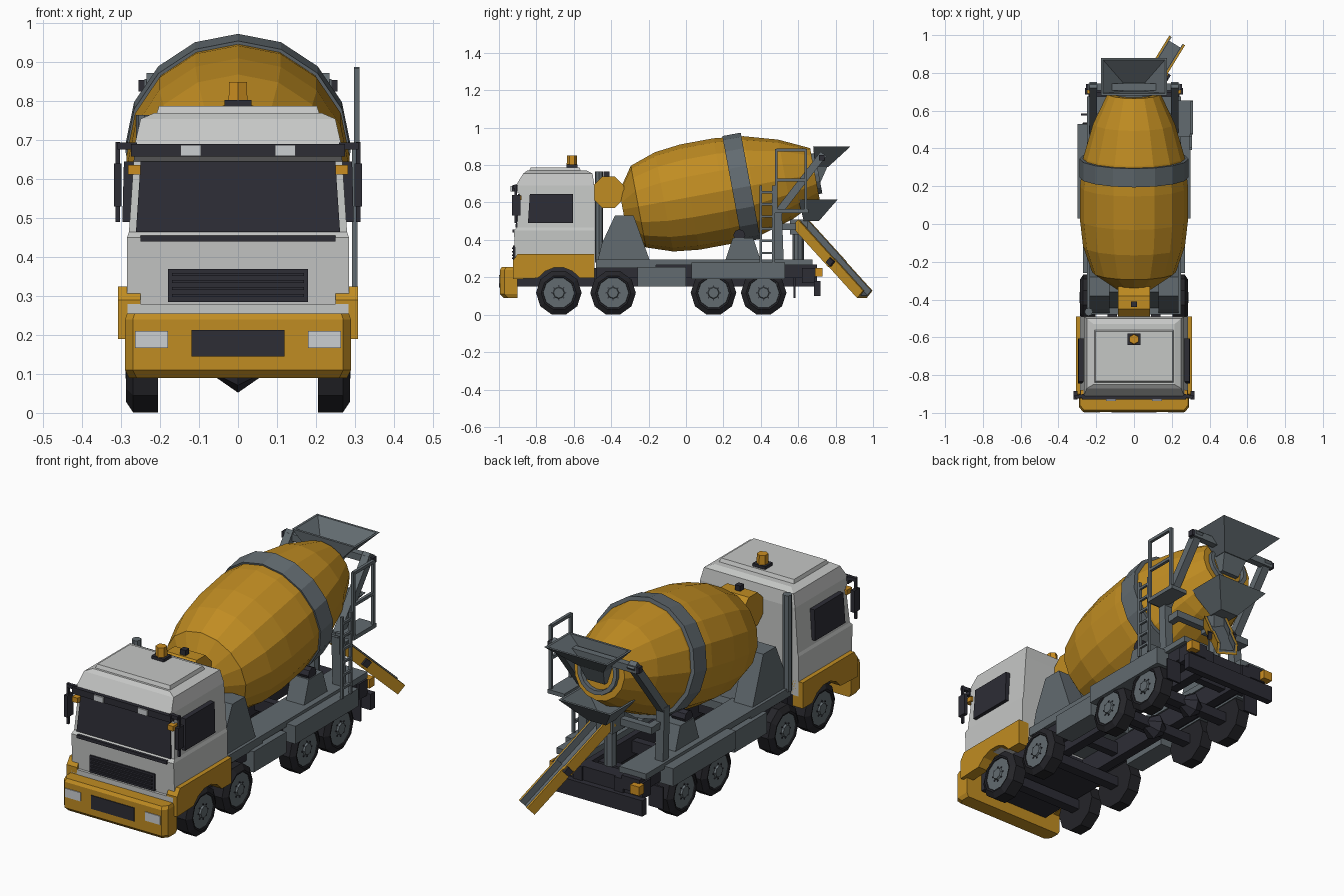
import bpy, bmesh, math
from mathutils import Vector, Matrix

if "Cube" in bpy.data.objects:
    bpy.data.objects.remove(bpy.data.objects["Cube"])

def material(name, r, g, b):
    m = bpy.data.materials.new(name)
    m.diffuse_color = (r, g, b, 1)
    m.use_nodes = True
    m.node_tree.nodes["Principled BSDF"].inputs["Base Color"].default_value = m.diffuse_color
    return m

YEL = material("yellow_paint", .53, .265, .016)
WHT = material("cab_white", .56, .57, .56)
STL = material("steel_grey", .122, .147, .162)
DRK = material("dark_trim", .026, .026, .036)
BLK = material("tyre_black", .018, .018, .022)
LMP = material("lamp_clear", .6, .62, .64)
AMB = material("amber", .6, .27, .015)

def loft(name, mat, rings):
    """Skin a list of equal-length point rings, capping both ends."""
    bm = bmesh.new()
    vs = [[bm.verts.new(p) for p in r] for r in rings]
    n = len(vs[0])
    for a, b in zip(vs, vs[1:]):
        for i in range(n):
            bm.faces.new((a[i], a[(i + 1) % n], b[(i + 1) % n], b[i]))
    bm.faces.new(vs[0][::-1])
    bm.faces.new(vs[-1])
    bmesh.ops.recalc_face_normals(bm, faces=bm.faces)
    me = bpy.data.meshes.new(name)
    bm.to_mesh(me)
    bm.free()
    me.materials.append(mat)
    ob = bpy.data.objects.new(name, me)
    bpy.context.collection.objects.link(ob)
    return ob

def rect(z, y0, y1, w, x=0):
    return [(x - w, y0, z), (x + w, y0, z), (x + w, y1, z), (x - w, y1, z)]

def box(name, mat, x0, x1, y0, y1, z0, z1):
    x, w = (x0 + x1) / 2, (x1 - x0) / 2
    return loft(name, mat, [rect(z0, y0, y1, w, x), rect(z1, y0, y1, w, x)])

def box2(name, mat, x0, x1, *yz):
    """Left and right pair of boxes."""
    box(name + "_right", mat, x0, x1, *yz)
    box(name + "_left", mat, -x1, -x0, *yz)

def prism(name, mat, x0, x1, profile):
    """Extrude a (y, z) profile across x."""
    return loft(name, mat, [[(x, y, z) for y, z in profile] for x in (x0, x1)])

def lathe(name, mat, start, axis, stations, n=8, phase=0.0):
    """Rings of (distance, radius) along an axis."""
    c, a = Vector(start), Vector(axis).normalized()
    ref = Vector((0, 1, 0)) if abs(a.z) > .9 else Vector((0, 0, 1))
    u = (ref - a * ref.dot(a)).normalized()
    v = a.cross(u)
    ang = [2 * math.pi * (i + phase) / n for i in range(n)]
    return loft(name, mat, [[c + a * t + (u * math.cos(k) + v * math.sin(k)) * r for k in ang]
                            for t, r in stations])

def beam(name, mat, p, q, t=.012, n=4):
    p, q = Vector(p), Vector(q)
    r = t / math.sqrt(2) if n == 4 else t / 2
    return lathe(name, mat, p, q - p, [(0, r), ((q - p).length, r)], n, .5)

# Cab shell and roof
loft("cab_shell", WHT, [rect(.25, -.91, -.49, .285), rect(.45, -.92, -.49, .285),
     rect(.465, -.905, -.49, .28), rect(.645, -.89, -.49, .268), rect(.66, -.91, -.49, .267),
     rect(.69, -.91, -.49, .265), rect(.755, -.87, -.5, .25), rect(.77, -.85, -.53, .215)])
loft("roof_panel", WHT, [rect(.765, -.84, -.56, .21), rect(.788, -.83, -.57, .203)])
box("cab_floor", DRK, -.2, .2, -.9, -.49, .15, .26)

# Cab front details
loft("windscreen", DRK, [rect(.465, -.912, -.88, .262), rect(.645, -.897, -.87, .25)])
box("wiper_strip", DRK, -.25, .25, -.928, -.9, .44, .456)
box("grille", DRK, -.18, .18, -.924, -.9, .285, .37)
for i in range(4):
    box("grille_bar", DRK, -.17, .17, -.93, -.91, .297 + i * .018, .305 + i * .018)
box("cab_front_step", WHT, -.284, .284, -.925, -.9, .25, .28)
box("sun_visor", DRK, -.275, .275, -.93, -.9, .658, .69)
box2("visor_lamp", LMP, .095, .148, -.938, -.92, .66, .688)
box2("indicator", AMB, .25, .282, -.92, -.88, .612, .637)
def bumper_ring(z, y, w):
    return [(-w, y + .025, z), (-w + .02, y, z), (w - .02, y, z), (w, y + .025, z), (w, -.9, z), (-w, -.9, z)]
loft("bumper", YEL, [bumper_ring(.09, -.975, .28), bumper_ring(.11, -.995, .29),
     bumper_ring(.24, -.995, .29), bumper_ring(.255, -.985, .285)])
box("bumper_plate", DRK, -.12, .12, -.999, -.97, .145, .213)
box2("headlight", LMP, .18, .265, -.999, -.97, .166, .21)

# Cab sides: skirt with wheel arch, windows, mirrors
arch = [(-.68 + .137 * math.cos(math.radians(a)), .117 + .137 * math.sin(math.radians(a)))
        for a in range(35, 146, 22)]
skirt = [(-.925, .19), (-.925, .29), (-.9, .325), (-.49, .325), (-.49, .195)] + arch
for s, side in ((1, "right"), (-1, "left")):
    prism("cab_skirt_" + side, YEL, s * .25, s * .308, skirt)
    loft("side_window_" + side, DRK, [rect(.49, -.845, -.605, .02, s * .277),
         rect(.645, -.835, -.605, .02, s * .273)])
    beam("mirror_arm_" + side, DRK, (s * .26, -.91, .685), (s * .31, -.915, .685), .018)
    box("mirror_" + side, DRK, s * .309 - .01, s * .309 + .01, -.93, -.885, .53, .64)
    beam("mirror_stem_" + side, DRK, (s * .309, -.91, .49), (s * .309, -.91, .695), .012)

# Beacon, exhaust
box("beacon_base", DRK, -.035, .035, -.64, -.58, .785, .803)
lathe("beacon", AMB, (0, -.61, .8), (0, 0, 1), [(0, .028), (.05, .026)], 6)
lathe("exhaust", STL, (-.24, -.465, .28), (0, 0, 1), [(0, .022), (.485, .022)], 8)

# Chassis
box2("chassis_rail", DRK, .09, .14, -.9, .7, .15, .25)
for y in (-.52, -.25, .02, .28, .55):
    box("cross_member", DRK, -.13, .13, y - .02, y + .02, .17, .23)
box2("deck_beam", STL, .1, .25, -.48, .675, .265, .295)
box("deck_front", STL, -.25, .25, -.48, -.16, .25, .29)
box2("deck_side", DRK, .13, .23, -.48, .7, .2, .268)
box2("side_tank", STL, .17, .27, -.26, 0, .15, .255)
box2("rear_fender", STL, .2, .3, .03, .53, .19, .28)
box("rear_bar", DRK, -.26, .26, .685, .72, .1, .18)
box("rear_beam", DRK, -.24, .24, .62, .69, .17, .25)
box2("rear_lamp", AMB, .2, .25, .69, .73, .205, .25)
box2("mudflap", DRK, .2, .28, .575, .585, .09, .2)

# Wheels and axles
for y in (-.68, -.39, .147, .415):
    beam("axle", DRK, (-.22, y, .117), (.22, y, .117), .05)
    if y > 0:
        lathe("differential", DRK, (-.065, y, .117), (1, 0, 0), [(0, .02), (.065, .065), (.13, .02)], 8)
    for s in (1, -1):
        lathe("tyre", BLK, (s * .205, y, .117), (s, 0, 0),
              [(0, .122), (.064, .122), (.082, .094), (.08, .085), (.065, .08)], 10, .5)
        lathe("wheel_rim", STL, (s * .26, y, .117), (s, 0, 0), [(0, .088), (.02, .086)], 10, .5)
        lathe("hub_cap", STL, (s * .275, y, .117), (s, 0, 0), [(0, .034), (.014, .028)], 8)
        for i in range(8):
            a = i * math.pi / 4
            lathe("wheel_bolt", DRK, (s * .278, y + .037 * math.cos(a), .117 + .037 * math.sin(a)),
                  (s, 0, 0), [(0, .004), (.006, .004)], 5)

# Mixing drum, tilted up to the rear
tilt = math.radians(10.5)
axis = Vector((0, math.cos(tilt), math.sin(tilt)))
mid = (0, .296, .68)
lathe("drum", YEL, mid, axis, [(-.645, .1), (-.56, .222), (-.42, .27), (-.28, .286), (-.1, .286),
      (.06, .268), (.24, .216), (.4, .14)], 16)
lathe("drum_band", STL, mid, axis, [(-.05, .27), (-.05, .289), (.05, .289), (.05, .25)], 16)
lathe("drum_mouth", STL, mid, axis, [(.38, .11), (.42, .11), (.42, .09), (.36, .08)], 16)

# Water tank and drum supports
lathe("water_tank", YEL, (-.085, -.415, .655), (1, 0, 0), [(0, .09), (.17, .09)], 8, .5)
box("tank_cap", DRK, -.015, .015, -.44, -.41, .735, .765)
pedestal = [(-.475, .28), (-.19, .28), (-.28, .53), (-.38, .53), (-.45, .38)]
for s in (1, -1):
    prism("drum_pedestal", STL, s * .13, s * .235, pedestal)
    prism("roller_support", STL, s * .12, s * .22, [(.21, .29), (.4, .29), (.36, .41), (.25, .41)])
    lathe("drum_roller", DRK, (s * .14, .285, .425), (s, .0, 0), [(0, .032), (.075, .032)], 8)
prism("pedestal_bridge", STL, -.14, .14, [(-.45, .28), (-.22, .28), (-.28, .5), (-.36, .5)])

# Rear frame holding the hopper
for s in (1, -1):
    x = s * .215
    beam("frame_post", STL, (x, .5, .28), (x, .49, .56), .045)
    beam("frame_diagonal", STL, (x, .48, .53), (x, .735, .86), .04)
    box("frame_end", DRK, x + s * .03 - .01, x + s * .03 + .01, .71, .74, .825, .855)
beam("frame_top_bar", STL, (-.24, .725, .84), (.24, .725, .84), .035)
beam("frame_mid_bar", STL, (-.22, .57, .47), (.22, .57, .47), .035)
for s in (1, -1):
    beam("frame_mid_stay", STL, (s * .2, .5, .47), (s * .2, .585, .47), .035)

# Hoppers: charging funnel above, discharge funnel below
def funnel(name, z0, a, z1, b):
    t = .012
    loft(name, STL, [rect(z0, *a), rect(z1, *b), rect(z1, b[0] + t, b[1] - t, b[2] - t),
                     rect(z0 + t, a[0] + t, a[1] - t, a[2] - t)])
funnel("charging_hopper", .79, (.69, .76, .07), .9, (.68, .88, .175))
loft("hopper_throat", STL, [rect(.71, .66, .72, .05), rect(.8, .68, .76, .07)])
funnel("discharge_hopper", .5, (.63, .71, .05), .615, (.6, .81, .145))
box("chute_pivot", STL, -.045, .045, .555, .65, .43, .51)
lathe("pivot_column", STL, (0, .6, .25), (0, 0, 1), [(0, .03), (.2, .03)], 8)

# Swivelling discharge chute, built along local y then aimed
p, q = Vector((0, .6, .475)), Vector((.212, .945, .095))
d = (q - p).normalized()
w = d.cross(Vector((0, 0, 1))).normalized()
aim = Matrix((w, d, w.cross(d))).transposed().to_4x4()
aim.translation = p
L = (q - p).length
parts = []
for y0, y1, h in ((0, L * .56, .055), (L * .54, L, .049)):
    parts.append(box("chute_floor", STL, -h + .008, h - .008, y0, y1, .002, .012))
    parts.append(box("chute_base", YEL, -h, h, y0, y1, -.008, .004))
    for s in (1, -1):
        parts.append(box("chute_wall", YEL, s * (h - .005) - .005, s * (h - .005) + .005, y0, y1, -.008, .046))
        parts.append(box("chute_liner", STL, s * (h - .012) - .003, s * (h - .012) + .003, y0, y1, .004, .046))
for s in (1, -1):
    parts.append(box("chute_clamp", DRK, s * .058 - .01, s * .058 + .01, L * .52, L * .58, .005, .04))
for ob in parts:
    ob.matrix_world = aim

# Ladder and railed service platform on the right side
for y in (.4, .468):
    beam("ladder_rail", STL, (.3, y, .28), (.3, y, .69), .014)
for i in range(6):
    beam("ladder_rung", STL, (.3, .4, .33 + i * .065), (.3, .468, .33 + i * .065), .012)
box("platform", STL, .22, .313, .475, .655, .545, .565)
for y in (.483, .64):
    beam("railing_post", STL, (.305, y, .56), (.305, y, .885), .015)
for z in (.72, .88):
    beam("railing_bar", STL, (.305, .483, z), (.305, .64, z), .015)
beam("ladder_tie", STL, (.22, .468, .56), (.3, .468, .56), .015)
